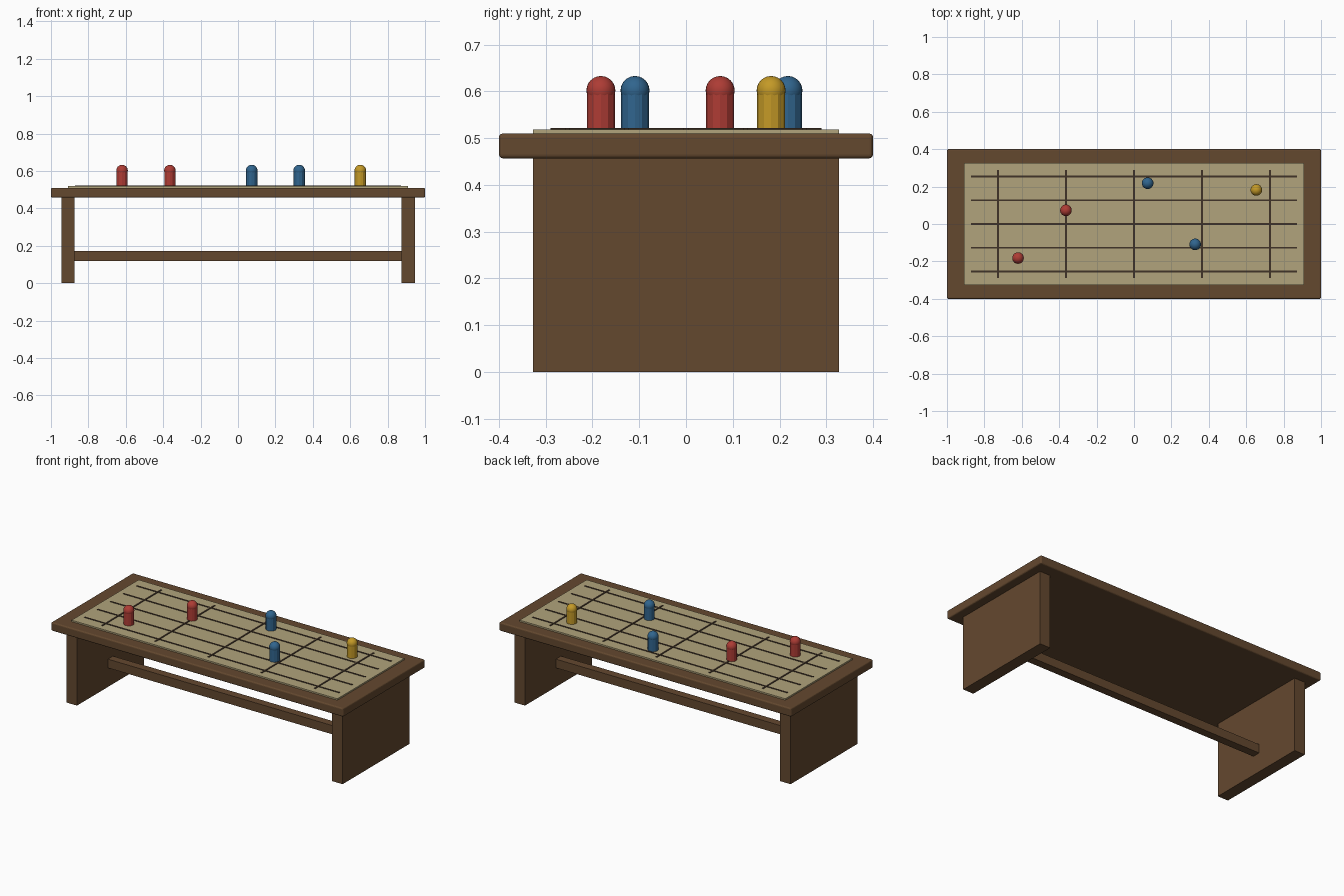
import bpy

if "Cube" in bpy.data.objects:
    bpy.data.objects.remove(bpy.data.objects["Cube"])


def material(name, rgb):
    m = bpy.data.materials.new(name)
    m.diffuse_color = (*rgb, 1)
    m.use_nodes = True
    m.node_tree.nodes["Principled BSDF"].inputs["Base Color"].default_value = m.diffuse_color
    return m


WOOD = material("wood", (0.127, 0.065, 0.028))
PAPER = material("paper", (0.44, 0.37, 0.2))
INK = material("ink", (0.05, 0.032, 0.02))
RED = material("red", (0.42, 0.045, 0.035))
BLUE = material("blue", (0.03, 0.13, 0.27))
GOLD = material("gold", (0.55, 0.32, 0.02))


def box(name, x, y, z, mat, bevel=0):
    """Box from (min, max) ranges on each axis."""
    ranges = (x, y, z)
    bpy.ops.mesh.primitive_cube_add(size=1, location=[(a + b) / 2 for a, b in ranges])
    o = bpy.context.object
    o.name = name
    o.scale = [b - a for a, b in ranges]
    bpy.ops.object.transform_apply(location=False, rotation=False, scale=True)
    o.data.materials.append(mat)
    if bevel:
        b = o.modifiers.new("bevel", 'BEVEL')
        b.width = bevel
        b.segments = 3
    return o


def game_piece(name, x, y, mat):
    # Faceted peg body
    bpy.ops.mesh.primitive_cylinder_add(vertices=12, radius=0.03, depth=0.084,
                                        location=(x, y, 0.56))
    body = bpy.context.object
    body.name = name + "_body"
    body.data.materials.append(mat)
    # Round head
    bpy.ops.mesh.primitive_uv_sphere_add(segments=24, ring_count=12, radius=0.031,
                                         location=(x, y, 0.602))
    head = bpy.context.object
    head.name = name + "_head"
    head.data.materials.append(mat)
    bpy.ops.object.shade_smooth()


# Table: top, panel legs, stretcher
box("table_top", (-1, 1), (-0.4, 0.4), (0.457, 0.51), WOOD, 0.008)
for side, x in (("left", (-0.945, -0.873)), ("right", (0.873, 0.945))):
    box(side + "_leg_panel", x, (-0.327, 0.327), (0, 0.46), WOOD)
box("stretcher", (-0.88, 0.88), (-0.025, 0.025), (0.118, 0.172), WOOD)

# Map sheet with grid lines
box("map_sheet", (-0.909, 0.909), (-0.327, 0.327), (0.508, 0.519), PAPER)
for i in range(-2, 3):
    y, x = i * 0.127, i * 0.3636
    box(f"long_line_{i + 3}", (-0.872, 0.872), (y - 0.005, y + 0.005), (0.517, 0.5215), INK)
    box(f"cross_line_{i + 3}", (x - 0.005, x + 0.005), (-0.29, 0.29), (0.517, 0.522), INK)

# Pegs standing on the map
for name, x, y, mat in (("red_peg_1", -0.62, -0.182, RED),
                        ("red_peg_2", -0.364, 0.073, RED),
                        ("blue_peg_1", 0.073, 0.218, BLUE),
                        ("blue_peg_2", 0.327, -0.109, BLUE),
                        ("gold_peg", 0.654, 0.182, GOLD)):
    game_piece(name, x, y, mat)
